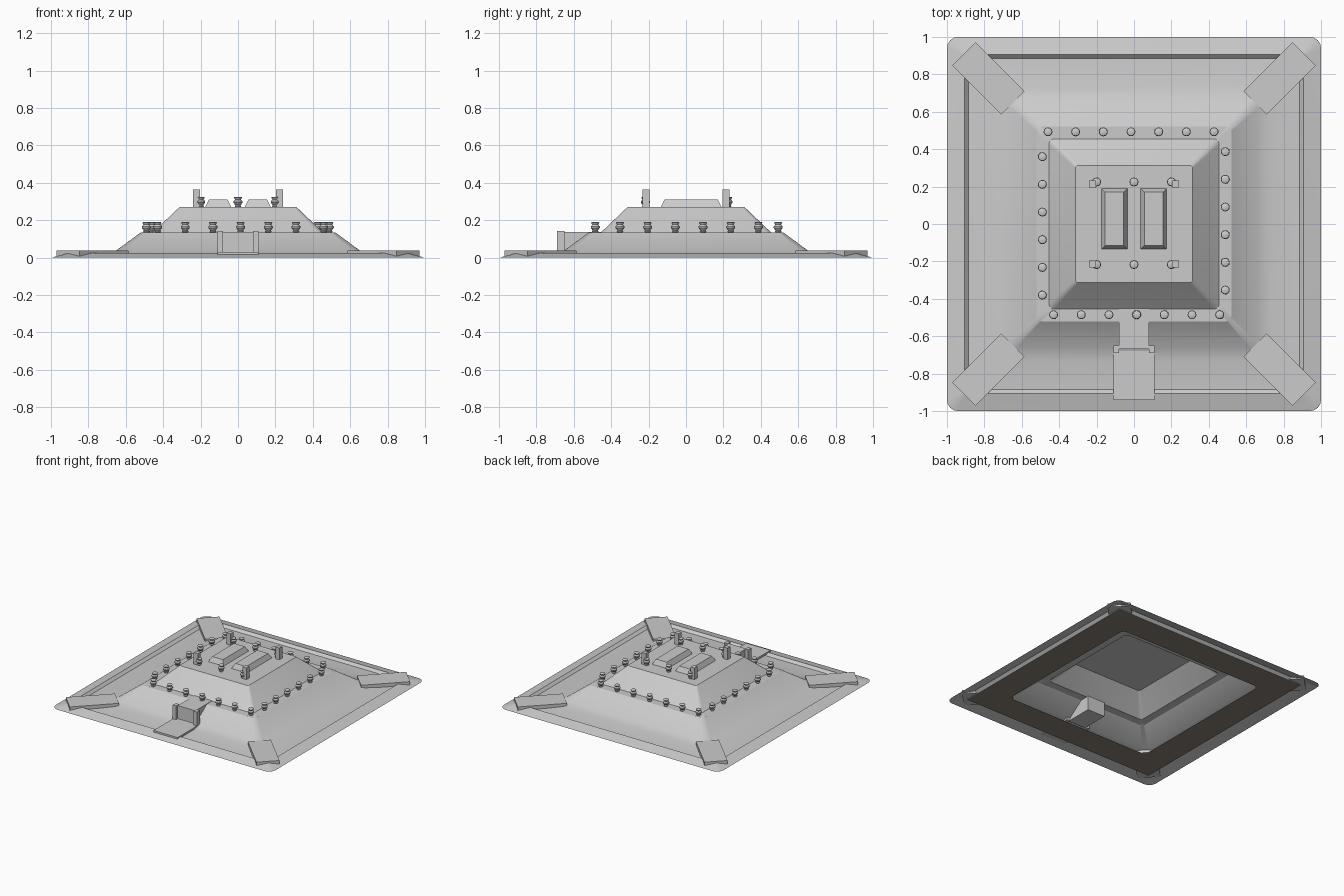
import bpy, bmesh, math
from mathutils import Matrix, Vector

old = bpy.data.objects.get("Cube")
if old:
    bpy.data.objects.remove(old, do_unlink=True)


def material(name, rgb):
    m = bpy.data.materials.new(name)
    m.use_nodes = True
    m.diffuse_color = (*rgb, 1)
    m.node_tree.nodes["Principled BSDF"].inputs["Base Color"].default_value = (*rgb, 1)
    return m


STONE = material("stone grey", (0.6, 0.6, 0.6))
EARTH = material("dark earth", (0.25, 0.22, 0.17))


def finish(bm, name, mat, smooth=None, recalc=True):
    if recalc:
        bmesh.ops.recalc_face_normals(bm, faces=bm.faces)
    mesh = bpy.data.meshes.new(name)
    bm.to_mesh(mesh)
    bm.free()
    mesh.materials.append(mat)
    ob = bpy.data.objects.new(name, mesh)
    bpy.context.scene.collection.objects.link(ob)
    if smooth:
        bpy.ops.object.select_all(action="DESELECT")
        ob.select_set(True)
        bpy.context.view_layer.objects.active = ob
        bpy.ops.object.shade_smooth_by_angle(angle=math.radians(smooth))
    return ob


def rounded_square(bm, half, z, radius, steps=4):
    """Loop of vertices around a square with rounded corners."""
    loop = []
    for corner in range(4):
        for i in range(steps + 1):
            a = math.pi / 2 * (corner + i / steps)
            mid = math.pi / 2 * (corner + 0.5)
            c = (half - radius) * math.sqrt(2)
            loop.append(bm.verts.new((c * math.cos(mid) + radius * math.cos(a),
                                      c * math.sin(mid) + radius * math.sin(a), z)))
    return loop


def bridge(bm, a, b):
    n = len(a)
    for i in range(n):
        j = (i + 1) % n
        bm.faces.new((a[i], a[j], b[j], b[i]))


def block(name, x, y, z, taper=0.0, turn=None):
    """Box given by ranges; the top can be drawn in by a taper."""
    bm = bmesh.new()
    bmesh.ops.create_cube(bm, size=1)
    for v in bm.verts:
        top = v.co.z > 0
        for axis, (lo, hi) in enumerate((x, y, z)):
            positive = v.co[axis] > 0
            inset = taper if top and axis < 2 else 0
            v.co[axis] = hi - inset if positive else lo + inset
    if turn is not None:
        bm.transform(Matrix.Rotation(turn, 4, "Z"))
    return finish(bm, name, STONE)


# Stepped mound with its outer rim, open underneath
bm = bmesh.new()
profile = [(1, 0, .06), (.905, .025, .01), (.885, .004, .01), (.73, .013, .04),
           (.66, .032, .04), (.52, .135, .025), (.455, .135, .03), (.313, .27, .015)]
loops = [rounded_square(bm, *p) for p in profile]
for a, b in zip(loops, loops[1:]):
    bridge(bm, a, b)
bm.faces.new(loops[-1])
finish(bm, "stepped_mound", STONE, smooth=32, recalc=False)

# Dark underside ring
bm = bmesh.new()
bridge(bm, rounded_square(bm, .66, .002, .04), rounded_square(bm, .885, .002, .01))
finish(bm, "underside_ring", EARTH, recalc=False)

# Slabs crossing the ditch at each corner
for i, side in enumerate(("back_left", "back_right", "front_right", "front_left")):
    block("corner_slab_" + side, (.915, 1.287), (-.087, .087), (.008, .037),
          turn=math.pi / 4 + i * math.pi / 2)

# Roof blocks
for side, s in (("left", 1), ("right", -1)):
    block("roof_block_" + side, sorted((s * .036, s * .175)), (-.135, .19), (.27, .31), .02)

# Roof posts
for sx in (-1, 1):
    for sy in (-1, 1):
        block("roof_post", sorted((sx * .203, sx * .24)), sorted((sy * .195, sy * .232)), (.27, .365))

# Entrance: deck, gate posts and ramp
block("entrance_deck", (-.08, .08), (-.668, -.44), (.02, .138))
for s in (-1, 1):
    block("gate_post", sorted((s * .08, s * .11)), (-.69, -.65), (.015, .143))
block("entrance_ramp", (-.11, .11), (-.94, -.68), (.014, .03))

# Urn shape, shared by all urns
bm = bmesh.new()
outline = [(.014, 0), (.018, .006), (.014, .011), (.024, .024), (.024, .032),
           (.016, .041), (.022, .052), (.017, .055)]
rings = [[bm.verts.new((r * math.cos(k * math.tau / 12), r * math.sin(k * math.tau / 12), z))
          for k in range(12)] for r, z in outline]
for a, b in zip(rings, rings[1:]):
    bridge(bm, a, b)
bm.faces.new(rings[-1])
first = finish(bm, "urn", STONE, smooth=35)
urn_mesh = first.data
bpy.data.objects.remove(first)


def urn(name, x, y, z):
    ob = bpy.data.objects.new(name, urn_mesh)
    ob.location = (x, y, z)
    bpy.context.scene.collection.objects.link(ob)


# Urns along the terrace and on the roof
step = .148
for i in range(7):
    urn("terrace_urn_back", -.46 + i * step, .493, .135)
    urn("terrace_urn_front", -.43 + i * step, -.485, .135)
for i in range(6):
    urn("terrace_urn_left", .488, -.353 + i * step, .135)
    urn("terrace_urn_right", -.49, -.38 + i * step, .135)
for x in (-.2, 0, .2):
    for y in (-.217, .225):
        urn("roof_urn", x, y, .27)
